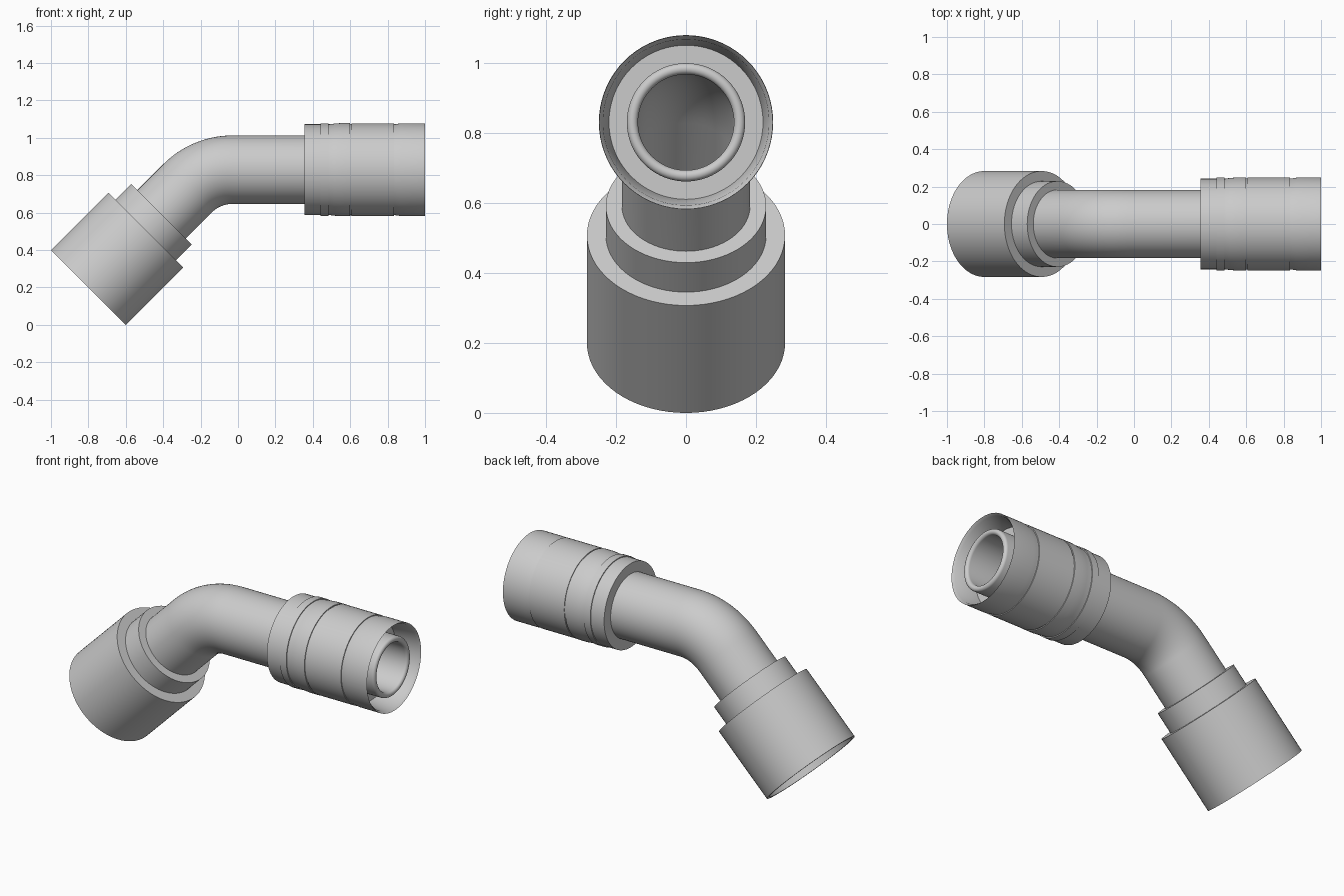
import bpy, bmesh
from math import sin, cos, tan, pi, radians
from mathutils import Vector

cube = bpy.data.objects.get("Cube")
if cube:
    bpy.data.objects.remove(cube, do_unlink=True)

steel = bpy.data.materials.new("light grey steel")
steel.use_nodes = True
GREY = (0.6, 0.6, 0.6, 1)
steel.diffuse_color = GREY
steel.node_tree.nodes["Principled BSDF"].inputs["Base Color"].default_value = GREY

SEGMENTS = 72
AXIS_Z = 0.83
BEND = radians(45)
BORE = 0.137


def sweep(name, stations):
    """Closed loop of rings, each (centre, tilt in the xz plane, radius)."""
    bm = bmesh.new()
    rings = []
    for centre, tilt, radius in stations:
        up = Vector((-sin(tilt), 0, cos(tilt)))
        side = Vector((0, 1, 0))
        rings.append([bm.verts.new(centre + radius * (up * cos(a) + side * sin(a)))
                      for a in (2 * pi * i / SEGMENTS for i in range(SEGMENTS))])
    for r, ring in enumerate(rings):
        following = rings[(r + 1) % len(rings)]
        for i in range(SEGMENTS):
            j = (i + 1) % SEGMENTS
            bm.faces.new((ring[i], ring[j], following[j], following[i]))
    bmesh.ops.recalc_face_normals(bm, faces=bm.faces)
    mesh = bpy.data.meshes.new(name)
    bm.to_mesh(mesh)
    bm.free()
    mesh.materials.append(steel)
    obj = bpy.data.objects.new(name, mesh)
    bpy.context.collection.objects.link(obj)
    bpy.ops.object.select_all(action='DESELECT')
    obj.select_set(True)
    bpy.context.view_layer.objects.active = obj
    bpy.ops.object.shade_smooth_by_angle(angle=radians(30))
    return obj


def lathe(name, origin, tilt, profile):
    """Turned part: profile of (distance along axis, radius)."""
    along = Vector((cos(tilt), 0, sin(tilt)))
    return sweep(name, [(origin + along * d, tilt, r) for d, r in profile])


# Bent pipe: straight, 45 degree arc, straight, hollow throughout
nut_end = Vector((-0.8, 0, 0.2))
slope = Vector((cos(BEND), 0, sin(BEND)))
bend_radius = 0.34
corner_x = -0.17
arc_start = Vector((corner_x + bend_radius * tan(BEND / 2), 0, AXIS_Z))
arc_centre = arc_start - Vector((0, 0, bend_radius))
path = [(Vector((0.5, 0, AXIS_Z)), 0)]
STEPS = 16
for k in range(STEPS + 1):
    a = BEND * k / STEPS
    path.append((arc_centre + bend_radius * Vector((-sin(a), 0, cos(a))), a))
path.append((nut_end + slope * 0.3, BEND))
sweep("bent_pipe", [(c, a, 0.183) for c, a in path]
      + [(c, a, BORE) for c, a in reversed(path)])

# Stepped end nut with an open socket
lathe("end_nut", nut_end, BEND, [
    (0, 0.283), (0.434, 0.283), (0.434, 0.229), (0.553, 0.229),
    (0.553, 0.16), (0.3, 0.16), (0.3, 0.25), (0, 0.265)])

# Coupling sleeve: grooved outside, tapered cup at the open end
origin = Vector((0, 0, AXIS_Z))
lathe("coupling_sleeve", origin, 0, [
    (0.355, 0.16), (0.355, 0.243), (0.44, 0.243), (0.44, 0.248),
    (0.483, 0.248), (0.483, 0.243), (0.49, 0.243), (0.515, 0.246),
    (0.55, 0.249), (0.60, 0.249), (0.60, 0.244), (0.607, 0.244),
    (0.607, 0.248), (0.833, 0.248), (0.833, 0.243), (0.845, 0.244),
    (0.87, 0.248), (1.0, 0.248), (0.985, 0.237), (0.86, 0.22),
    (0.86, 0.16)])

# Inner spigot with a rounded lip
lip = (0.169 - BORE) / 2
lip_arc = [(0.975 + lip * sin(a), BORE + lip + lip * cos(a))
           for a in (pi * k / 10 for k in range(11))]
lathe("inner_spigot", origin, 0, [(0.5, 0.169)] + lip_arc + [(0.5, BORE)])
